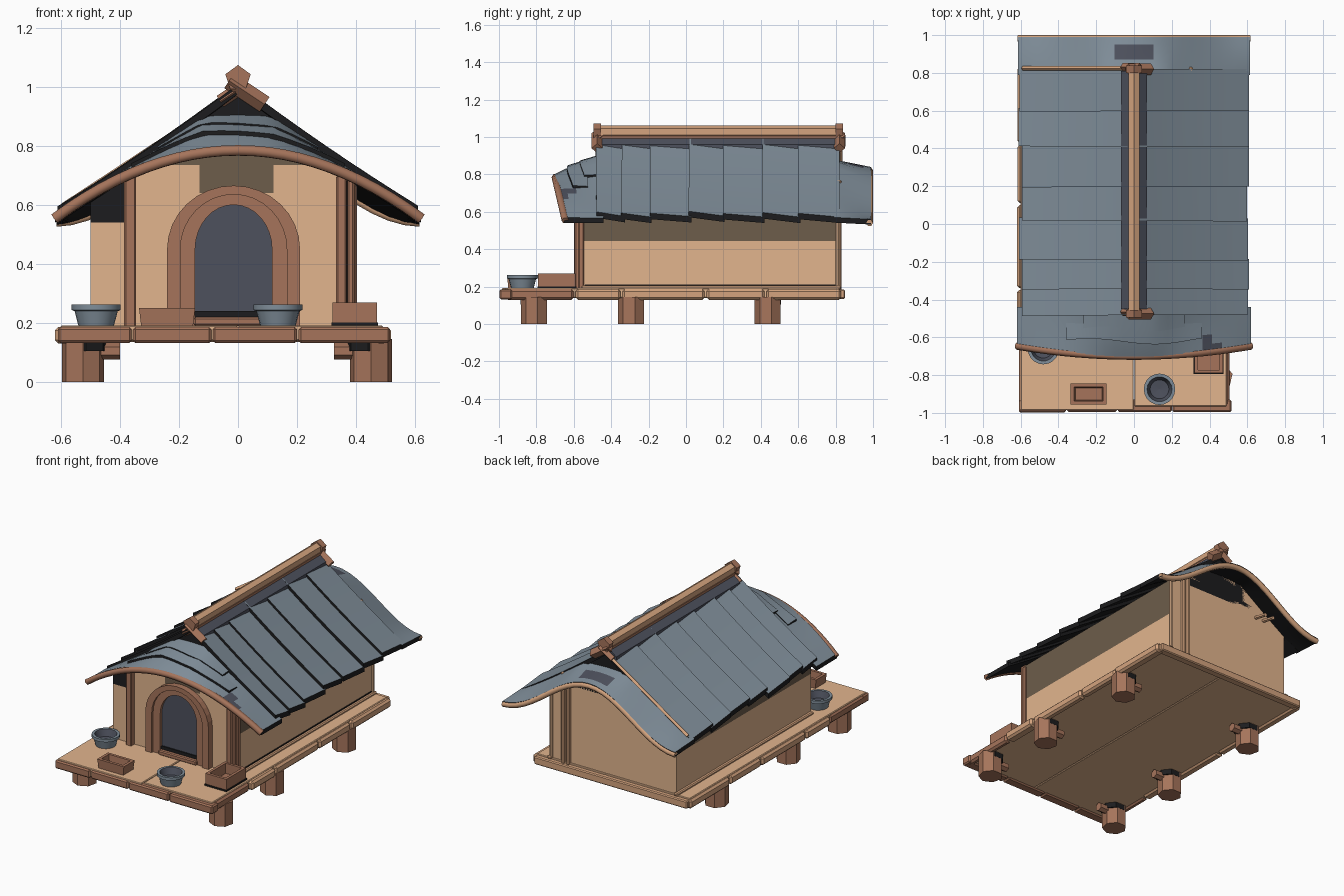
import bpy, bmesh, math, random
from mathutils import Vector

random.seed(4)
if "Cube" in bpy.data.objects:
    bpy.data.objects.remove(bpy.data.objects["Cube"])


def material(name, r, g, b):
    m = bpy.data.materials.new(name)
    m.use_nodes = True
    m.diffuse_color = (r, g, b, 1)
    m.node_tree.nodes["Principled BSDF"].inputs["Base Color"].default_value = (r, g, b, 1)
    return m


TAN = material("tan plaster", .76, .46, .27)
STAIN = material("dark olive plaster", .155, .11, .07)
WOOD = material("brown wood", .38, .175, .105)
PALE = material("pale wood", .66, .37, .21)
SLATE = material("slate shingle", .215, .27, .32)
BLACK = material("near black", .012, .012, .013)
DOOR = material("dark slate", .075, .082, .11)


def finish(name, bm, *mats, smooth=False):
    bmesh.ops.recalc_face_normals(bm, faces=bm.faces[:])
    me = bpy.data.meshes.new(name)
    bm.to_mesh(me)
    bm.free()
    for m in mats:
        me.materials.append(m)
    ob = bpy.data.objects.new(name, me)
    bpy.context.collection.objects.link(ob)
    if smooth:
        bpy.ops.object.select_all(action="DESELECT")
        ob.select_set(True)
        bpy.context.view_layer.objects.active = ob
        bpy.ops.object.shade_smooth_by_angle(angle=math.radians(35))
    return ob


def paint(ob, mat, rule):
    """Give the faces whose centre and normal satisfy the rule another material."""
    ob.data.materials.append(mat)
    for p in ob.data.polygons:
        if rule(p.center, p.normal):
            p.material_index = len(ob.data.materials) - 1


def box(name, lo, hi, mat, bevel=.006):
    bm = bmesh.new()
    bmesh.ops.create_cube(bm, size=1)
    for v in bm.verts:
        v.co = [(a + b) / 2 + c * (b - a) for a, b, c in zip(lo, hi, v.co)]
    if bevel:
        bmesh.ops.bevel(bm, geom=bm.edges[:], offset=bevel, segments=1, affect="EDGES")
    return finish(name, bm, mat)


def log(name, a, b, r, mat, sides=6):
    a, b = Vector(a), Vector(b)
    bm = bmesh.new()
    bmesh.ops.create_cone(bm, cap_ends=True, segments=sides, radius1=r, radius2=r, depth=(b - a).length)
    ob = finish(name, bm, mat)
    ob.location = (a + b) / 2
    ob.rotation_mode = "QUATERNION"
    ob.rotation_quaternion = (b - a).to_track_quat("Z", "Y")


def sheet(name, fn, nu, nv, thick):
    """Thick sheet: fn(u, v) gives the slate top; edges and underside are dark."""
    bm = bmesh.new()
    grid = [[bm.verts.new(fn(i / nu, j / nv)) for j in range(nv + 1)] for i in range(nu + 1)]
    tops = [bm.faces.new((grid[i][j], grid[i + 1][j], grid[i + 1][j + 1], grid[i][j + 1]))
            for i in range(nu) for j in range(nv)]
    ret = bmesh.ops.extrude_face_region(bm, geom=tops, use_keep_orig=True)["geom"]
    for g in ret:
        if isinstance(g, bmesh.types.BMVert):
            g.co.z -= thick
    for f in set(bm.faces) - set(tops):
        f.material_index = 1
    return finish(name, bm, SLATE, BLACK, smooth=True)


def loft(name, loops, mat, capped_ends=True, cuts=()):
    """Join matching closed loops of points, cap or close them, then cut by planes."""
    bm = bmesh.new()
    rows = [[bm.verts.new(p) for p in loop] for loop in loops]
    n = len(rows[0])
    pairs = list(zip(rows, rows[1:])) + ([] if capped_ends else [(rows[-1], rows[0])])
    for a, b in pairs:
        for k in range(n):
            bm.faces.new((a[k], a[(k + 1) % n], b[(k + 1) % n], b[k]))
    if capped_ends:
        bm.faces.new(rows[0])
        bm.faces.new(rows[-1])
    for co, no in cuts:
        bmesh.ops.bisect_plane(bm, geom=bm.verts[:] + bm.edges[:] + bm.faces[:], plane_co=co, plane_no=no)
    return finish(name, bm, mat)


def lerp(a, b, t):
    return a + (b - a) * t


def roof_z(x):
    return 1.0 - .75 * abs(x) + .11 * x * x


def capped(x, top):
    return min(roof_z(x), top - .03 * abs(x))


# Main roof: overlapping planks on both slopes
seams = [-.47, -.33, -.18, .03, .21, .42, .61, .82]
for side in (-1, 1):
    for k, (y0, y1) in enumerate(zip(seams, seams[1:])):
        eave = .6 + random.uniform(-.012, .012)
        skew = random.uniform(-.01, .01)
        lift = random.uniform(.016, .026)

        def plank(u, v):
            x = lerp(-eave, 0, u) if side < 0 else lerp(0, eave, u)
            y = lerp(y0 - .012, y1, v) + skew * abs(x)
            return x, y, roof_z(x) + lift * (1 - v) - .012
        sheet(f"roof_plank_{'right' if side < 0 else 'left'}_{k}", plank, 8, 2, .032)


# Curved hoods over the front and back
def front_hood(u, v, half=.62, raise_by=0):
    x = lerp(-half, half, u)
    yf, zf = -.705 + .14 * x * x, .80 - .60 * x * x
    return x, lerp(yf, -.44, v), lerp(zf, capped(x, .915) - .01, v ** .85) + raise_by


def back_hood(u, v):
    x = lerp(-.615, .615, u)
    zb = .70 + .14 * math.cos(math.pi * x / .62)
    return x, lerp(.79, .99, v), lerp(capped(x, .89) - .01, zb, v)


hood = sheet("front_hood", front_hood, 24, 5, .028)
paint(hood, DOOR, lambda c, n: n.z > .3 and .36 < c.x < .47 and c.y < -.5 and c.x < .3 - (c.y + .47) * .8)
hood = sheet("back_hood", back_hood, 24, 5, .028)
paint(hood, DOOR, lambda c, n: n.z > .3 and -.1 < c.x < .12 and .87 < c.y < .95)
for k, (v0, v1, half) in enumerate([(.3, .66, .36), (.56, 1, .27)]):
    sheet(f"front_hood_shingle_{k}",
          lambda u, v: front_hood(u, lerp(v0 + .05 * math.sin(u * 7), v1, v), half, .014 * (1 - .6 * v)),
          12, 2, .02)


# Wooden rims following the hood edges
def rim(name, edge, dy, drop, r, mat):
    cu = bpy.data.curves.new(name, "CURVE")
    cu.dimensions = "3D"
    cu.bevel_depth, cu.bevel_resolution, cu.use_fill_caps = r, 1, True
    sp = cu.splines.new("POLY")
    sp.points.add(24)
    for i, p in enumerate(sp.points):
        x, y, z = edge(i / 24)
        p.co = (x, y + dy, z - drop, 1)
    cu.materials.append(mat)
    ob = bpy.data.objects.new(name, cu)
    bpy.context.collection.objects.link(ob)
    bpy.ops.object.select_all(action="DESELECT")
    ob.select_set(True)
    bpy.context.view_layer.objects.active = ob
    bpy.ops.object.convert(target="MESH")


rim("front_hood_rim", lambda u: front_hood(u, 0), .006, .016, .02, WOOD)
rim("back_hood_rim", lambda u: back_hood(u, 1), -.008, .019, .018, PALE)

# Dark gables, ridge beam and crossed rafter ends
for name, y in (("front_gable", -.455), ("back_gable", .80)):
    tri = [(-.4, .69), (.4, .69), (0, .98)]
    loft(name, [[(x, y + d, z) for x, z in tri] for d in (-.01, .01)], BLACK)
loft("ridge_flashing", [[(x, y, roof_z(x) + dz) for x, dz in
                         ((-.07, .012), (0, .012), (.07, .012), (.07, -.02), (-.07, -.02))]
                        for y in (-.45, .81)], DOOR)
box("ridge_board", (-.028, -.46, .98), (.028, .82, 1.012), WOOD)
log("ridge_beam", (0, -.46, 1.028), (0, .82, 1.028), .034, PALE)
for y, name in ((-.475, "front"), (.82, "back")):
    log(f"{name}_ridge_cap", (0, y - .02, 1.028), (0, y + .02, 1.028), .045, WOOD, 5)
    log(f"{name}_rafter_left", (-.03, y, 1.02), (.09, y, .94), .03, WOOD, 4)
    log(f"{name}_rafter_right", (.03, y + .01, 1.01), (-.06, y + .01, .95), .022, WOOD, 4)
log("back_bargeboard", (-.04, .824, .955), (-.59, .824, .595), .012, PALE, 4)


# House body with an arched top and stained plaster under the eaves
def section(y, top, sag):
    xs = [lerp(-.5, .39, i / 16) for i in range(17)]
    arch = [(x, y, min(top - sag * x * x, roof_z(x) - .045)) for x in xs]
    return [(-.5, y, .18)] + arch + [(.39, y, .18)]


walls = loft("house_walls", [section(-.56, .775, .45), section(.81, .85, .05)], TAN, cuts=[
    ((0, 0, z), (0, 0, 1)) for z in (.445, .54, .64, .735)] + [
    ((x, 0, 0), (1, 0, 0)) for x in (-.38, -.13, .12)])
paint(walls, STAIN, lambda c, n: (abs(n.x) > .9 and c.z > .445) or
      (n.y < -.9 and (c.z > .735 or (c.z > .64 and -.13 < c.x < .12))))
paint(walls, BLACK, lambda c, n: n.y < -.9 and c.x < -.38 and c.z > .54)

# Posts, sill boards and pegs
for x, w, top in ((-.365, .02, .70), (.35, .018, .70), (.382, .012, .69)):
    box("front_post", (x - w, -.595, .18), (x + w, -.555, top), WOOD)
box("front_post_gap", (.364, -.58, .18), (.374, -.55, .69), BLACK, 0)
for x in (.265, .30):
    box("back_post", (x - .012, .805, .18), (x + .012, .832, .77), PALE)
box("corner_post_front_left", (.375, -.575, .18), (.402, -.545, .67), WOOD)
box("corner_post_back_left", (.38, .80, .18), (.40, .822, .67), TAN)
box("sill_left", (.38, -.56, .185), (.412, .83, .205), PALE)
box("sill_right", (-.52, -.56, .185), (-.49, .83, .205), PALE)
box("sill_gap_left", (.385, -.54, .2), (.394, .81, .212), BLACK, 0)
for x in (-.34, -.28):
    log("back_peg", (x, .80, .66), (x, .90, .64), .012, PALE)


# Arched door with a stepped frame
def arch(half, top, y, cx=-.015, base=.19, spring=.45):
    pts = [(cx - half, y, base)]
    for i in range(17):
        a = math.pi * i / 16
        pts.append((cx - half * math.cos(a), y, spring + (top - spring) * math.sin(a)))
    return pts + [(cx + half, y, base)]


loft("doorway", [arch(.145, .61, -.567), arch(.145, .61, -.559)], DOOR)
for name, out, inn, y in (("door_frame_outer", (.225, .665), (.18, .635), -.60),
                          ("door_frame_inner", (.19, .64), (.13, .60), -.585)):
    loft(name, [arch(*inn, -.555), arch(*inn, y), arch(*out, y), arch(*out, -.555)], WOOD, False)
box("door_threshold", (-.15, -.60, .19), (.12, -.56, .22), WOOD)
box("door_threshold_gap", (-.145, -.575, .215), (.115, -.56, .24), BLACK, 0)

# Deck slabs, edge planks and front planks
for name, x0, x1, y0 in (("deck_right", -.60, -.002, -.985), ("deck_left", .002, .49, -.965)):
    box(name, (x0, y0, .14), (x1, .82, .192), TAN, .004)
for x, name in ((-.59, "right"), (.485, "left")):
    for y0, y1 in ((-.965, -.60), (-.59, -.35), (-.34, .10), (.11, .42), (.43, .83)):
        j = 0 if y0 < -.9 else random.uniform(.004, .014)
        box(f"deck_edge_{name}", (x - .02 - j, y0, .13), (x + .02 + j, y1, .187),
            WOOD if y0 < -.9 else PALE, .012)
for x0, x1 in ((-.61, -.36), (-.355, -.09), (-.085, .2), (.205, .515)):
    box("deck_front_plank", (x0, -.993 + random.uniform(-.007, .003), .132), (x1, -.93, .186), WOOD, .008)
box("deck_back_plank", (-.6, .80, .135), (.49, .85, .185), PALE)

# Feet with dark collars and short cross logs
for x, s in ((-.525, 1), (.45, -1)):
    for y in (-.81, -.29, .44):
        log("foot", (x, y, 0), (x, y, .145), .073, WOOD, 7)
        log("foot_collar", (x + s * .01, y, .105), (x + s * .01, y, .138), .074, BLACK, 7)
        log("foot_cross_log", (x - s * .05, y, .105), (x + s * .125, y, .105), .028, WOOD)


# Bowls, feeding tray and step crate
def bowl(name, x, y):
    prof = [(.001, 0), (.06, 0), (.073, .05), (.083, .054), (.083, .072), (.066, .072), (.05, .03), (.001, .025)]
    bm = bmesh.new()
    vs = [bm.verts.new((r, 0, z)) for r, z in prof]
    es = [bm.edges.new(p) for p in zip(vs, vs[1:])]
    bmesh.ops.spin(bm, geom=vs + es, axis=(0, 0, 1), cent=(0, 0, 0), angle=math.tau, steps=20)
    bmesh.ops.remove_doubles(bm, verts=bm.verts[:], dist=.0005)
    ob = finish(name, bm, SLATE, smooth=True)
    paint(ob, DOOR, lambda c, n: c.xy.length < .061 and c.z > .02)
    ob.location = (x, y, .19)


def tray(name, x, y, w, d, h, taper):
    def ring(k, z, inset=0):
        a, b = w / 2 * k - inset, d / 2 * k - inset
        return [(x + sx * a, y + sy * b, z) for sx, sy in ((-1, -1), (1, -1), (1, 1), (-1, 1))]
    loft(name, [ring(taper, .188), ring(1, .19 + h), ring(1, .19 + h, .018), ring(taper, .205, .018)], WOOD)


bowl("bowl_right", -.48, -.66)
bowl("bowl_left", .135, -.875)
tray("feeding_tray", -.24, -.90, .19, .11, .06, .92)
tray("step_crate", .395, -.69, .15, .2, .08, 1)
box("step_crate_gap", (.316, -.794, .188), (.474, -.586, .202), BLACK, 0)
